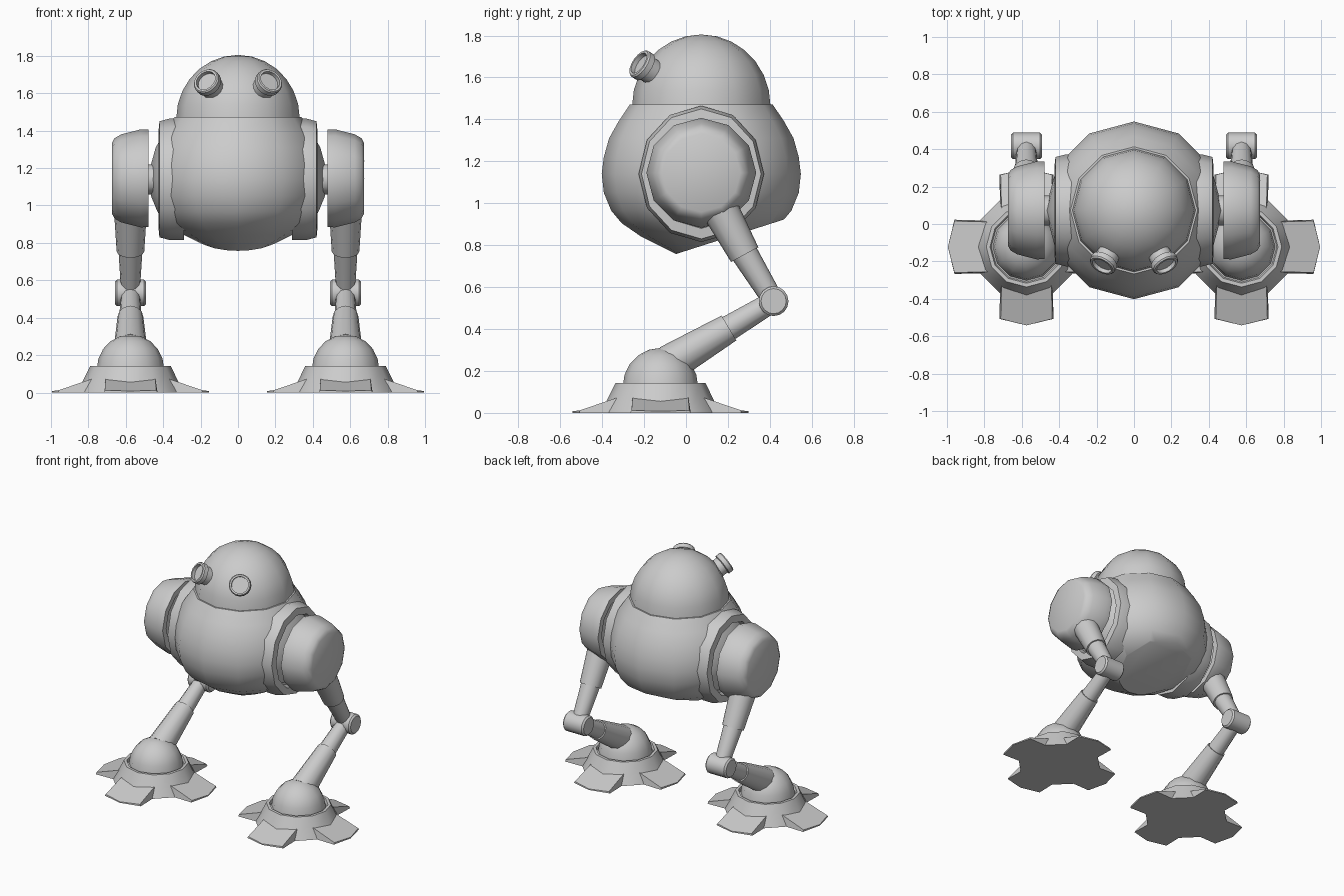
import bpy, bmesh, math
from mathutils import Vector

if "Cube" in bpy.data.objects:
    bpy.data.objects.remove(bpy.data.objects["Cube"])

grey = bpy.data.materials.new("light_grey")
grey.diffuse_color = (0.6, 0.6, 0.6, 1)
grey.use_nodes = True
grey.node_tree.nodes["Principled BSDF"].inputs["Base Color"].default_value = grey.diffuse_color


def finish(name, bm):
    bmesh.ops.recalc_face_normals(bm, faces=bm.faces)
    me = bpy.data.meshes.new(name)
    bm.to_mesh(me)
    bm.free()
    me.materials.append(grey)
    ob = bpy.data.objects.new(name, me)
    bpy.context.collection.objects.link(ob)
    bpy.ops.object.select_all(action='DESELECT')
    ob.select_set(True)
    bpy.context.view_layer.objects.active = ob
    bpy.ops.object.shade_smooth_by_angle(angle=math.radians(36))
    return ob


def lathe(name, profile, origin, axis=(0, 0, 1), sides=12, sx=1.0, cut=None):
    """Turn (radius, height) points around an axis; open ends are capped."""
    bm = bmesh.new()
    origin, axis = Vector(origin), Vector(axis)
    q = axis.to_track_quat('Z', 'Y')
    rings = []
    for r, h in profile:
        n = 1 if r == 0 else sides
        rings.append([bm.verts.new(origin + q @ Vector((
            sx * r * math.cos(math.tau * i / sides),
            r * math.sin(math.tau * i / sides), h))) for i in range(n)])
    for a, b in zip(rings, rings[1:]):
        for i in range(sides):
            j = (i + 1) % sides
            quad = [a[i % len(a)], a[j % len(a)], b[j % len(b)], b[i % len(b)]]
            bm.faces.new(list(dict.fromkeys(quad)))
    for ring in (rings[0], rings[-1]):
        if len(ring) > 1:
            bm.faces.new(ring)
    if cut:
        res = bmesh.ops.bisect_plane(
            bm, geom=bm.verts[:] + bm.edges[:] + bm.faces[:], dist=1e-5,
            plane_co=cut[0], plane_no=cut[1], clear_inner=True)
        edges = [e for e in res['geom_cut'] if isinstance(e, bmesh.types.BMEdge)]
        bmesh.ops.contextual_create(bm, geom=edges)
    return finish(name, bm)


def tube(name, a, b, r0, r1):
    a, b = Vector(a), Vector(b)
    return lathe(name, [(r0, 0), (r1, (b - a).length)], a, b - a)


def toe(name, centre, angle):
    """Wedge-shaped toe sloping down to a slightly pointed end."""
    bm = bmesh.new()
    c, s = math.cos(angle), math.sin(angle)
    plan = [(0.2, -0.14), (0.385, -0.145), (0.42, 0), (0.385, 0.145), (0.2, 0.14)]
    top_z = [0.075, 0.012, 0.008, 0.012, 0.075]

    def put(u, v, z):
        return bm.verts.new((centre[0] + c * u - s * v, centre[1] + s * u + c * v, z))
    low = [put(u, v, 0) for u, v in plan]
    high = [put(u, v * 0.95, z) for (u, v), z in zip(plan, top_z)]
    bm.faces.new(low)
    bm.faces.new(high)
    for i in range(5):
        j = (i + 1) % 5
        bm.faces.new([low[i], low[j], high[j], high[i]])
    return finish(name, bm)


CY = 0.073      # y of body centre

# Round body with a slanted flat underside
lathe("body", [(0, 0.74), (0.12, 0.757), (0.29, 0.843), (0.38, 0.905), (0.43, 0.965),
               (0.465, 1.05), (0.475, 1.14), (0.465, 1.22), (0.44, 1.31),
               (0.395, 1.39), (0.34, 1.472)],
      (0, CY, 0), cut=((0, -0.05, 0.757), (0, -0.32, 1)))

# Dome head
dome = [(0.33 * math.cos(t * math.pi / 14), 1.465 + 0.34 * math.sin(t * math.pi / 14))
        for t in range(7)]
lathe("head_dome", dome + [(0, 1.805)], (0, CY, 0))

for s, side in ((1, "right"), (-1, "left")):
    X = s * 0.575

    # Eye: short barrel with wider rim and sunken lens
    lathe(side + "_eye", [(0.062, 0.27), (0.062, 0.355), (0.074, 0.36), (0.074, 0.39),
                          (0.068, 0.398), (0.056, 0.398), (0.056, 0.375)],
          (0, CY, 1.47), (s * 0.165, -0.285, 0.19), sides=16)

    # Shoulder collar, axle and pod
    lathe(side + "_collar", [(0.325, 0.29), (0.325, 0.365), (0.31, 0.42), (0.26, 0.425),
                             (0.25, 0.38)],
          (0, CY, 1.14), (s, 0, 0), sx=0.92)
    lathe(side + "_axle", [(0.08, 0.40), (0.08, 0.52)], (0, CY, 1.14), (s, 0, 0))
    lathe(side + "_pod", [(0.215, 0.51), (0.215, 0.48), (0.26, 0.478), (0.262, 0.52),
                          (0.235, 0.625), (0.215, 0.66), (0.187, 0.675)],
          (0, CY, 1.145), (s, 0, 0))

    # Two-stage leg segments meeting at the knee
    knee = (X, 0.418, 0.533)
    tube(side + "_thigh", (X, 0.12, 1.05), (X, 0.28, 0.755), 0.093, 0.074)
    tube(side + "_thigh_rod", (X, 0.27, 0.775), knee, 0.065, 0.05)
    tube(side + "_shin", (X, -0.08, 0.235), (X, 0.205, 0.405), 0.09, 0.069)
    tube(side + "_shin_rod", (X, 0.19, 0.396), knee, 0.061, 0.05)
    lathe(side + "_knee", [(0.06, -0.083), (0.071, -0.072), (0.071, 0.072), (0.06, 0.083)],
          knee, (1, 0, 0), sides=16)

    # Foot: ankle dome, conical base with rim, four toes
    F = (X, -0.122, 0)
    ankle = [(0.18 * math.cos(t * math.pi / 10), 0.125 + 0.185 * math.sin(t * math.pi / 10))
             for t in range(5)]
    lathe(side + "_ankle_dome", ankle + [(0, 0.31)], F)
    lathe(side + "_foot_base", [(0.285, 0), (0.215, 0.142), (0.195, 0.142), (0.188, 0.122)], F)
    for k in range(4):
        toe(side + "_toe_" + str(k + 1), F, k * math.pi / 2)
